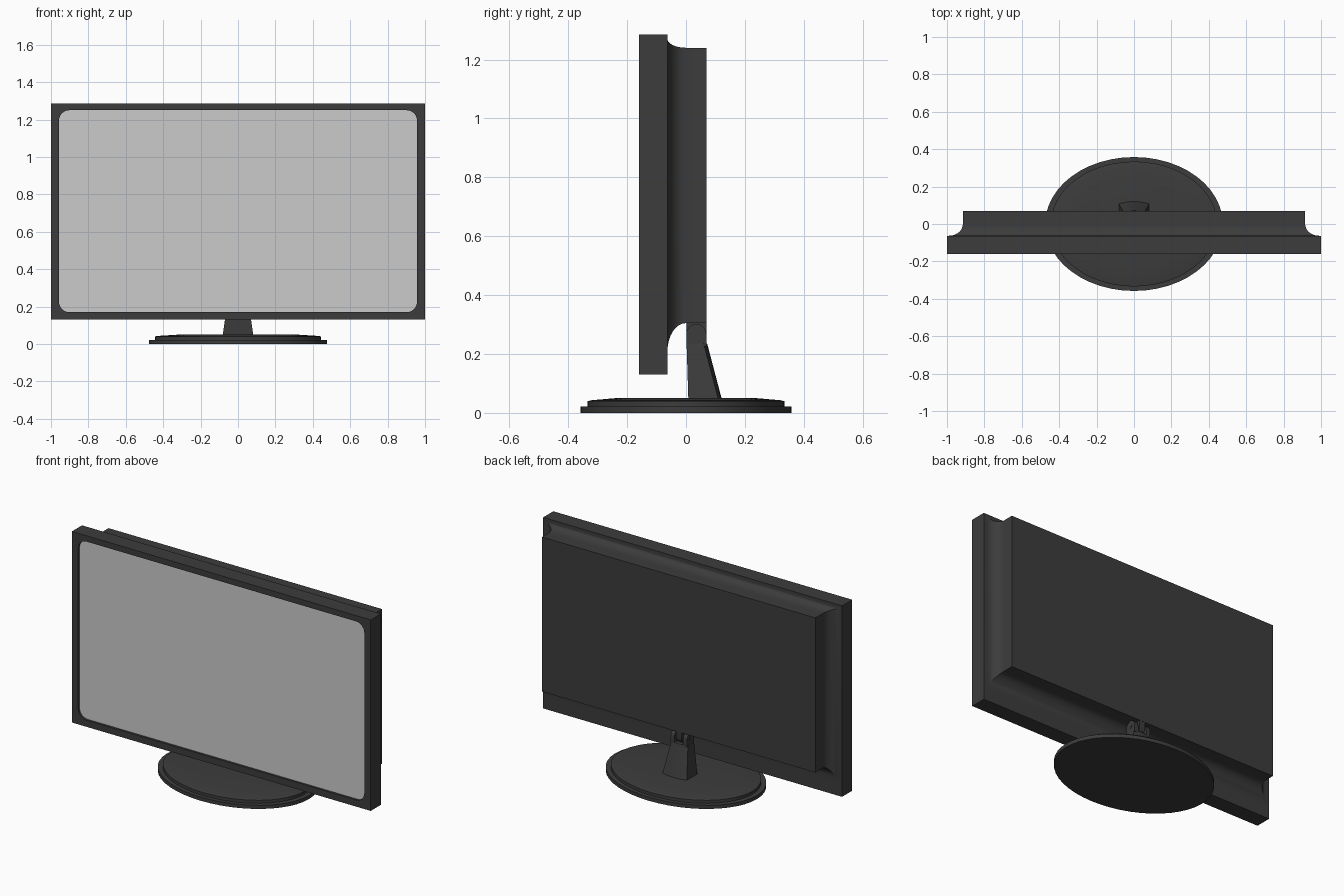
import bpy, bmesh
from math import sin, cos, pi, radians

cube = bpy.data.objects.get("Cube")
if cube:
    bpy.data.objects.remove(cube, do_unlink=True)


def material(name, value):
    mat = bpy.data.materials.new(name)
    mat.use_nodes = True
    color = (value, value, value, 1)
    mat.diffuse_color = color
    mat.node_tree.nodes["Principled BSDF"].inputs["Base Color"].default_value = color
    return mat


DARK = material("dark grey plastic", 0.045)
GREY = material("pale grey screen", 0.6)


def loft(name, rings, mat, cap_start=True, cap_end=True):
    """Skin a solid through rings that all have the same number of points."""
    bm = bmesh.new()
    loops = [[bm.verts.new(p) for p in ring] for ring in rings]
    n = len(loops[0])
    for a, b in zip(loops, loops[1:]):
        for i in range(n):
            j = (i + 1) % n
            bm.faces.new((a[i], a[j], b[j], b[i]))
    if cap_start:
        bm.faces.new(loops[0][::-1])
    if cap_end:
        bm.faces.new(loops[-1])
    bmesh.ops.remove_doubles(bm, verts=bm.verts, dist=0.00001)
    bmesh.ops.recalc_face_normals(bm, faces=bm.faces)
    mesh = bpy.data.meshes.new(name)
    bm.to_mesh(mesh)
    bm.free()
    mesh.materials.append(mat)
    obj = bpy.data.objects.new(name, mesh)
    bpy.context.collection.objects.link(obj)
    bpy.ops.object.select_all(action="DESELECT")
    obj.select_set(True)
    bpy.context.view_layer.objects.active = obj
    bpy.ops.object.shade_smooth_by_angle(angle=radians(30))
    return obj


def rect(y, half_x, z0, z1, r=0.0, seg=6):
    """Upright rectangle at depth y, with optional rounded corners."""
    pts = []
    corners = ((1, z1 - r), (-1, z1 - r), (-1, z0 + r), (1, z0 + r))
    for q, (sx, cz) in enumerate(corners):
        for k in range(seg + 1):
            a = (q + k / seg) * pi / 2
            pts.append((sx * (half_x - r) + r * cos(a), y, cz + r * sin(a)))
    return pts


def ellipse(rx, ry, z, n=48):
    return [(rx * cos(2 * pi * i / n), ry * sin(2 * pi * i / n), z) for i in range(n)]


def slab(name, profile, x0, x1):
    """Extrude a (y, z) profile between two x positions."""
    return loft(name, [[(x, y, z) for y, z in profile] for x in (x0, x1)], DARK)


# Housing: recessed bezel, square frame, concave cove, flat back box
opening = (0.957, 0.17, 1.25, 0.055)
rings = [rect(-0.145, *opening), rect(-0.16, *opening),
         rect(-0.16, 1, 0.13, 1.285), rect(-0.063, 1, 0.13, 1.285)]
steps = 8
for i in range(steps + 1):
    a = i / steps * pi / 2
    s = sin(a)
    rings.append(rect(-0.063 * cos(a), 0.99 - 0.075 * s, 0.21 + 0.095 * s, 1.27 - 0.03 * s))
rings.append(rect(0.07, 0.915, 0.305, 1.24))
loft("housing", rings, DARK, cap_start=False)

# Screen plate
loft("screen", [rect(-0.147, *opening), rect(-0.142, *opening)], GREY)

# Oval stepped foot
loft("base_foot", [ellipse(0.475, 0.358, 0), ellipse(0.475, 0.358, 0.022),
                   ellipse(0.445, 0.334, 0.022), ellipse(0.445, 0.334, 0.04),
                   ellipse(0.43, 0.32, 0.043), ellipse(0.32, 0.24, 0.05)], DARK)


# Tapered neck with a gently bowed back
def neck_ring(z, half_x, front, back):
    bow = 0.012
    return [(-half_x, front, z), (half_x, front, z), (half_x, back - bow, z),
            (half_x / 2, back - bow / 4, z), (0, back, z),
            (-half_x / 2, back - bow / 4, z), (-half_x, back - bow, z)]


loft("neck", [neck_ring(0.045, 0.082, 0.008, 0.122),
              neck_ring(0.235, 0.055, 0.002, 0.072)], DARK)

# Hinge: two rounded ears, a central tongue under the housing, a pin through them
arc = [(0.035 + 0.034 * cos(k * pi / 10), 0.268 + 0.034 * sin(k * pi / 10)) for k in range(11)]
ear = [(0.001, 0.225), (0.069, 0.225)] + arc
tongue = [(y, 0.536 - z) for y, z in arc] + [(0.001, 0.31), (0.069, 0.31)]
for side, name in ((1, "left"), (-1, "right")):
    slab("hinge_ear_" + name, ear, side * 0.028, side * 0.054)
slab("hinge_tongue", tongue, -0.018, 0.018)
pin = [(0.035 + 0.012 * cos(k * pi / 8), 0.268 + 0.012 * sin(k * pi / 8)) for k in range(16)]
slab("hinge_pin", pin, -0.057, 0.057)
